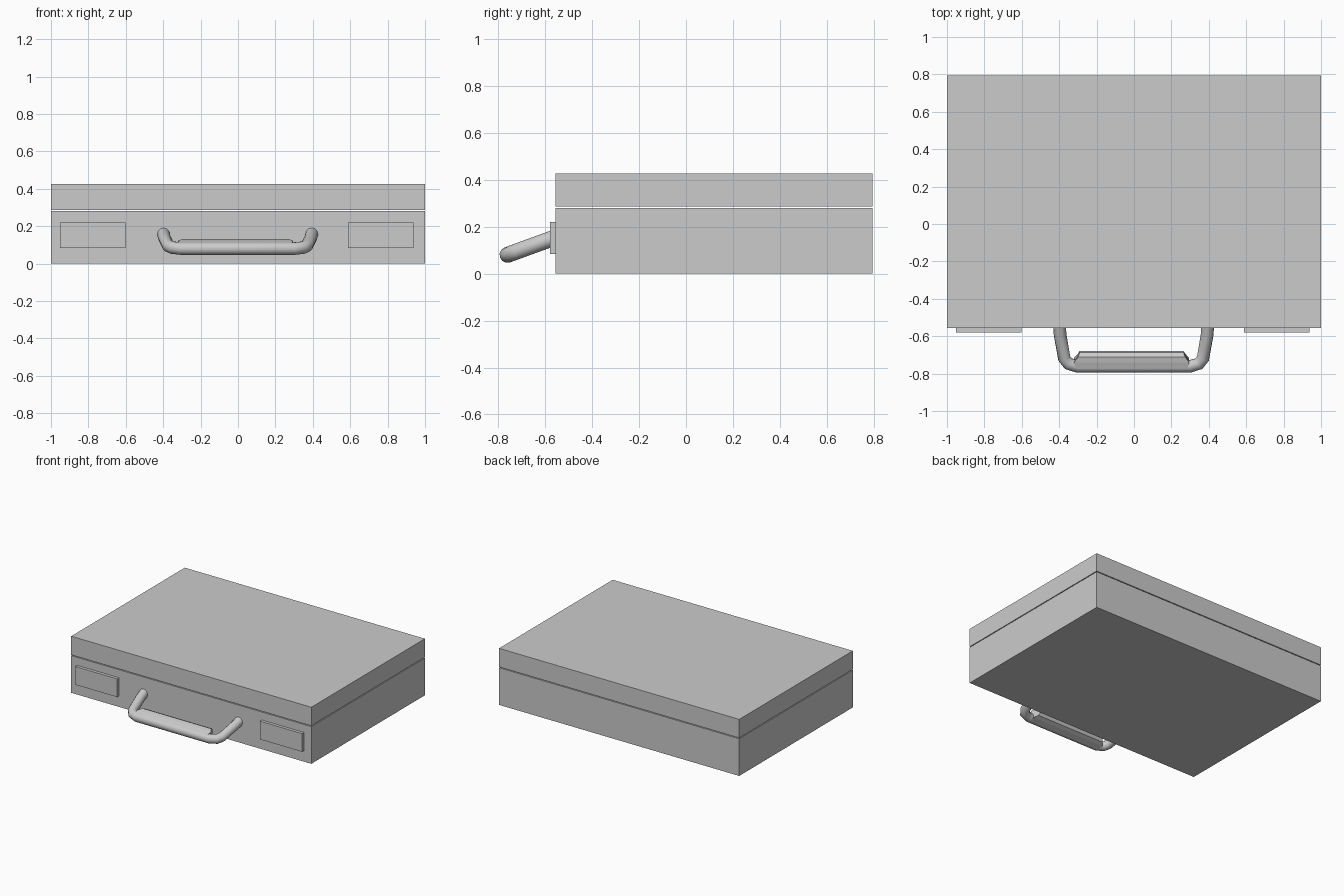
import bpy, bmesh, math
from mathutils import Vector

if "Cube" in bpy.data.objects:
    bpy.data.objects.remove(bpy.data.objects["Cube"])

TILT = math.radians(20)          # droop of the handle
PIVOT = Vector((0, -0.761, 0.08))


def box(name, lo, hi):
    bpy.ops.mesh.primitive_cube_add(size=1)
    o = bpy.context.object
    o.name = name
    o.location = [(a + b) / 2 for a, b in zip(lo, hi)]
    o.scale = [b - a for a, b in zip(lo, hi)]
    bpy.ops.object.transform_apply(location=True, scale=True)
    return o


# Case shell: two slabs with a thin seam between them
box("case_base", (-1, -0.556, 0), (1, 0.795, 0.28))
box("case_lid", (-1, -0.556, 0.286), (1, 0.795, 0.426))

# Latch plates on the front
for side, cx in (("left", -0.776), ("right", 0.764)):
    box("latch_plate_" + side, (cx - 0.175, -0.579, 0.083), (cx + 0.175, -0.55, 0.22))

# Bent tube handle, drawn flat then tilted
half = [(0.395, 0.24), (0.391, 0.18), (0.369, 0.045), (0.347, 0.015), (0.30, 0)]
path = half + [(-x - 0.004, u) for x, u in reversed(half)]
curve = bpy.data.curves.new("handle_tube", 'CURVE')
curve.dimensions = '3D'
curve.bevel_depth = 0.034
curve.bevel_resolution = 4
curve.use_fill_caps = True
spline = curve.splines.new('POLY')
spline.points.add(len(path) - 1)
for p, (x, u) in zip(spline.points, path):
    p.co = (x, u, 0, 1)
tube = bpy.data.objects.new("handle_tube", curve)
bpy.context.collection.objects.link(tube)
tube.location = PIVOT
tube.rotation_euler.x = TILT
bpy.ops.object.select_all(action='DESELECT')
tube.select_set(True)
bpy.context.view_layer.objects.active = tube
bpy.ops.object.convert(target='MESH')
bpy.ops.object.shade_smooth_by_angle(angle=math.radians(40))

# Grip pad behind the tube: (u, v, half length) section with slanted ends
section = [(0.0, 0.033, 0.30), (0.035, 0.033, 0.308), (0.064, 0.03, 0.285), (0.083, 0.012, 0.278)]
section += [(u, -v, h) for u, v, h in reversed(section)]
bm = bmesh.new()
rings = [[bm.verts.new((s * h - 0.013, u, v)) for u, v, h in section] for s in (-1, 1)]
n = len(section)
for i in range(n):
    j = (i + 1) % n
    bm.faces.new((rings[0][i], rings[0][j], rings[1][j], rings[1][i]))
for ring in rings:
    bm.faces.new(ring)
bmesh.ops.recalc_face_normals(bm, faces=bm.faces)
mesh = bpy.data.meshes.new("handle_grip")
bm.to_mesh(mesh)
bm.free()
grip = bpy.data.objects.new("handle_grip", mesh)
bpy.context.collection.objects.link(grip)
grip.location = PIVOT
grip.rotation_euler.x = TILT
